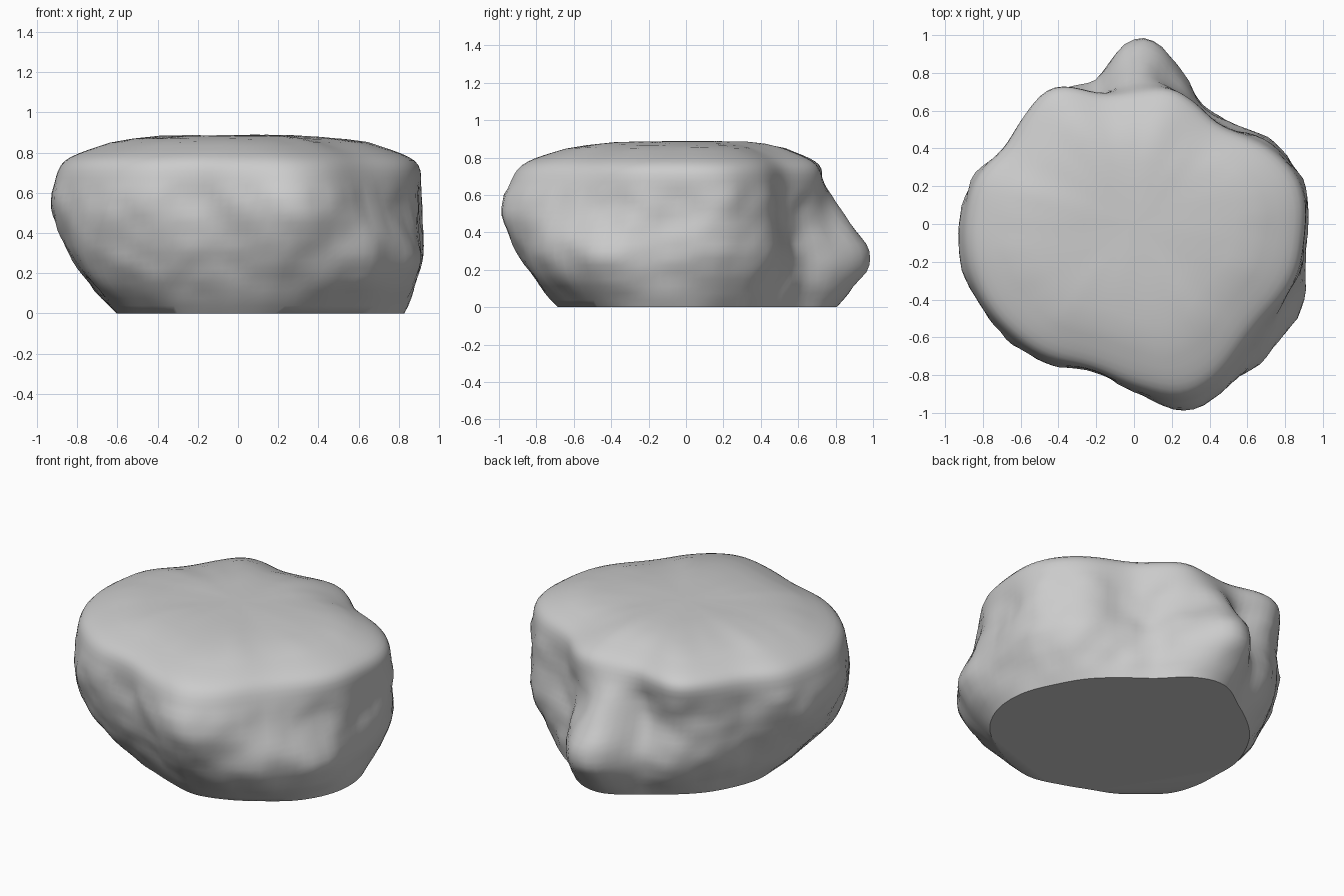
import bpy
import bmesh
import math
from mathutils import Vector, noise

# Remove the default object only
old = bpy.data.objects.get("Cube")
if old:
    bpy.data.objects.remove(old, do_unlink=True)

# Outline radii in hundredths, every 15 degrees from +x, at four heights
HEIGHTS = [0.0, 0.25, 0.5, 0.75]
OUTLINES = [
    [82, 77, 74, 71, 71, 78, 79, 71, 67, 65, 63, 62,
     60, 61, 62, 60, 60, 60, 64, 71, 74, 77, 82, 84],
    [91, 90, 85, 76, 73, 86, 95, 79, 81, 78, 76, 78,
     81, 83, 87, 83, 79, 76, 80, 91, 95, 99, 99, 94],
    [91, 92, 85, 71, 69, 76, 83, 70, 79, 80, 79, 88,
     92, 93, 92, 90, 86, 81, 88, 102, 100, 94, 91, 92],
    [92, 92, 83, 71, 71, 76, 71, 72, 87, 82, 80, 88,
     90, 92, 90, 88, 85, 81, 87, 96, 93, 85, 87, 91],
]
SEGMENTS = 120
WALL_STEPS = 20
RIM_Z = HEIGHTS[-1]
DOME = 0.137


def spline(a, b, c, d, t):
    """Catmull-Rom blend between b and c."""
    return b + 0.5 * t * (c - a + t * (2 * a - 5 * b + 4 * c - d
                                       + t * (3 * (b - c) + d - a)))


def around(outline, turn):
    """Radius of a closed outline at a fraction of a full turn."""
    count = len(outline)
    pos = turn * count
    i = int(pos)
    a, b, c, d = (outline[(i + k) % count] for k in (-1, 0, 1, 2))
    return spline(a, b, c, d, pos - i) / 100


def wall_radius(turn, z):
    """Blend the outlines over the height and add the rear spur."""
    radii = [around(o, turn) for o in OUTLINES]
    # Extra end values make the foot bulge and the rim run straight up
    radii = [2.6 * radii[0] - 1.6 * radii[1]] + radii + [radii[-1]]
    pos = z / RIM_Z * (len(OUTLINES) - 1)
    i = min(int(pos), len(OUTLINES) - 2)
    r = spline(*radii[i:i + 4], pos - i)
    angle = turn * 360 - 84
    return r + 0.05 * math.exp(-(angle / 9) ** 2 - ((z - 0.25) / 0.22) ** 2)


def roughen(point, strength):
    """Small weathered lumps on the stone."""
    lump = noise.noise(point * 4.5) + 0.5 * noise.noise(point * 10)
    outward = Vector((point.x, point.y, 0)).normalized()
    return point + outward * lump * strength


def ring(bm, radius_at, height_at, strength):
    verts = []
    for k in range(SEGMENTS):
        turn = k / SEGMENTS
        a = turn * math.tau
        r = radius_at(turn)
        p = Vector((r * math.cos(a), r * math.sin(a), 0))
        p.z = height_at(p)
        verts.append(bm.verts.new(roughen(p, strength)))
    return verts


bm = bmesh.new()
rings = []

# Side wall
for step in range(WALL_STEPS + 1):
    z = RIM_Z * step / WALL_STEPS
    rings.append(ring(bm, lambda t: wall_radius(t, z), lambda p: z,
                      0.02 * min(1, step / 3)))

# Domed top with shallow dips
for s in (0.97, 0.94, 0.9, 0.85, 0.79, 0.7, 0.58, 0.44, 0.3, 0.16, 0.06):
    def top_height(p):
        dip = noise.noise(p * 3.5) + 0.4 * noise.noise(p * 8)
        return RIM_Z + DOME * (1 - s ** 3.7) + 0.03 * dip * s * (1 - s)
    rings.append(ring(bm, lambda t: wall_radius(t, RIM_Z) * s, top_height,
                      0.02 * s))

for low, high in zip(rings, rings[1:]):
    for k in range(SEGMENTS):
        n = (k + 1) % SEGMENTS
        bm.faces.new((low[k], low[n], high[n], high[k]))

# Flat underside and the closing fan on top
bm.faces.new(list(reversed(rings[0])))
peak = bm.verts.new((0, 0, RIM_Z + DOME))
for k in range(SEGMENTS):
    bm.faces.new((rings[-1][k], rings[-1][(k + 1) % SEGMENTS], peak))

# Wear the rim round
worn = [v for loop in rings[WALL_STEPS - 3:WALL_STEPS + 6] for v in loop]
for _ in range(10):
    bmesh.ops.smooth_vert(bm, verts=worn, factor=0.5,
                          use_axis_x=True, use_axis_y=True, use_axis_z=True)

mesh = bpy.data.meshes.new("boulder")
bm.to_mesh(mesh)
bm.free()
boulder = bpy.data.objects.new("boulder", mesh)
bpy.context.collection.objects.link(boulder)

# Plain stone colour
stone = bpy.data.materials.new("stone grey")
stone.use_nodes = True
grey = (0.6, 0.6, 0.6, 1)
stone.diffuse_color = grey
stone.node_tree.nodes["Principled BSDF"].inputs["Base Color"].default_value = grey
mesh.materials.append(stone)

# Smooth stone with a crisp edge around the underside
bpy.ops.object.select_all(action="DESELECT")
boulder.select_set(True)
bpy.context.view_layer.objects.active = boulder
bpy.ops.object.shade_smooth_by_angle(angle=math.radians(45))
